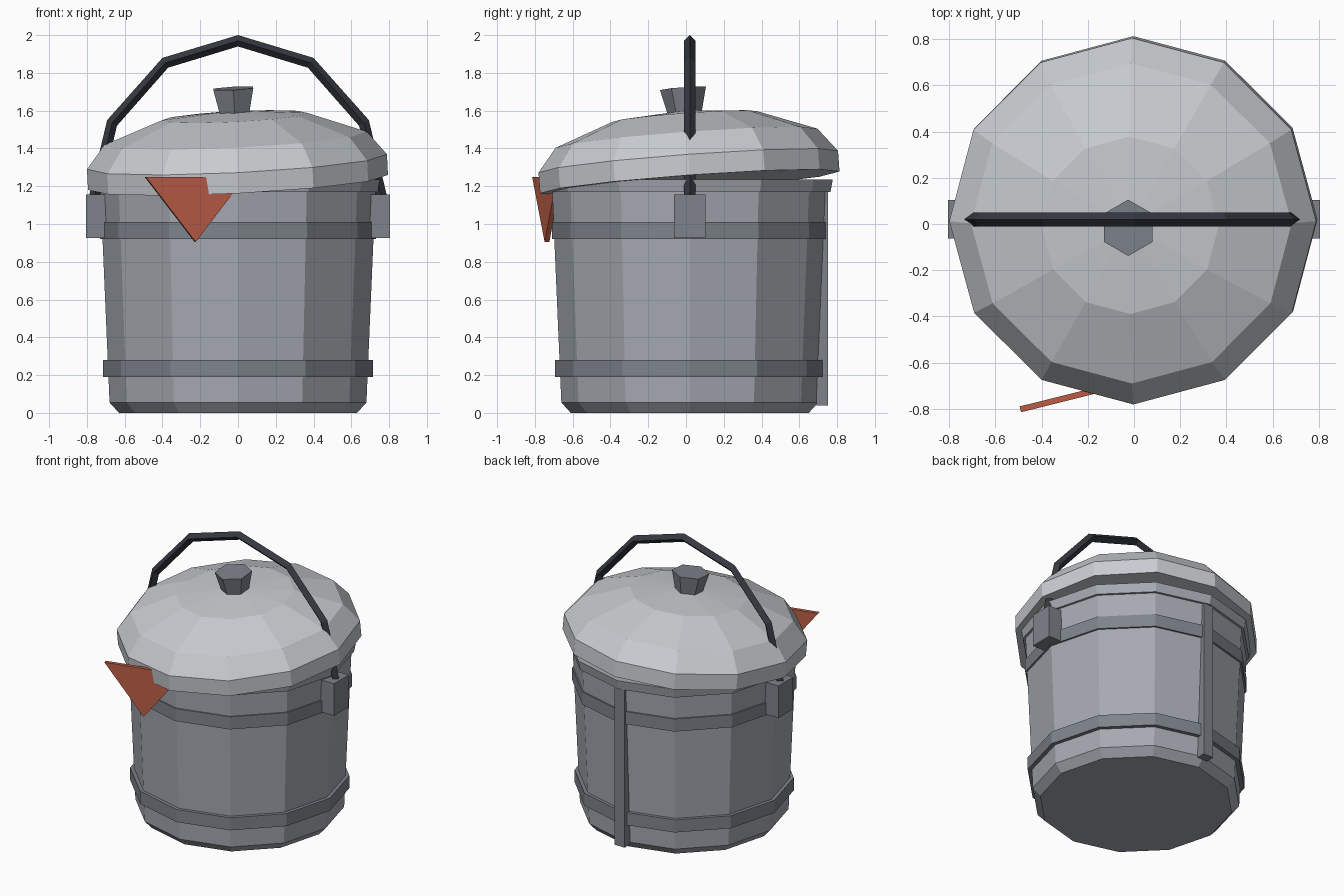
import bpy, bmesh
from math import sin, cos, pi, radians
from mathutils import Vector

if "Cube" in bpy.data.objects:
    bpy.data.objects.remove(bpy.data.objects["Cube"])

CY = 0.02  # shared axis of bucket, lid and handle


def mat(name, rgb):
    m = bpy.data.materials.new(name)
    m.diffuse_color = (*rgb, 1)
    m.use_nodes = True
    m.node_tree.nodes["Principled BSDF"].inputs["Base Color"].default_value = m.diffuse_color
    return m


STEEL = mat("steel", (0.38, 0.40, 0.44))
LID = mat("light_steel", (0.58, 0.60, 0.63))
TRIM = mat("trim_steel", (0.21, 0.23, 0.26))
DARK = mat("dark_iron", (0.035, 0.04, 0.05))
RED = mat("rust_red", (0.50, 0.11, 0.06))


def finish(name, bm, material, loc=(0, 0, 0), rot=(0, 0, 0)):
    bmesh.ops.recalc_face_normals(bm, faces=bm.faces)
    me = bpy.data.meshes.new(name)
    bm.to_mesh(me)
    bm.free()
    me.materials.append(material)
    ob = bpy.data.objects.new(name, me)
    ob.location, ob.rotation_euler = loc, rot
    bpy.context.collection.objects.link(ob)
    return ob


def skin(bm, rings):
    """Bridge successive closed rings of points and cap both ends."""
    vs = [[bm.verts.new(p) for p in r] for r in rings]
    n = len(vs[0])
    for a, b in zip(vs, vs[1:]):
        for i in range(n):
            j = (i + 1) % n
            bm.faces.new((a[i], a[j], b[j], b[i]))
    bm.faces.new(vs[0][::-1])
    bm.faces.new(vs[-1])


def lathe(name, profile, material, sides=12, **kw):
    bm = bmesh.new()
    skin(bm, [[(r * sin(2 * pi * i / sides), r * cos(2 * pi * i / sides), z)
               for i in range(sides)] for r, z in profile])
    return finish(name, bm, material, **kw)


def box(name, lo, hi, material):
    bm = bmesh.new()
    skin(bm, [[(lo[0], lo[1], z), (hi[0], lo[1], z), (hi[0], hi[1], z), (lo[0], hi[1], z)]
              for z in (lo[2], hi[2])])
    return finish(name, bm, material)


# Bucket body and hoops
axis = (0, CY, 0)
lathe("bucket_body", [(0.63, 0), (0.68, 0.055), (0.728, 1.17)], STEEL, loc=axis)
lathe("bucket_rim", [(0.745, 1.17), (0.757, 1.235)], STEEL, loc=axis)
lathe("lower_hoop", [(0.714, 0.19), (0.714, 0.28)], TRIM, loc=axis)
lathe("upper_hoop", [(0.73, 0.92), (0.73, 1.01)], TRIM, loc=axis)

# Crooked lid with knob
tilt = dict(loc=(0, CY, 1.22), rot=(0.073, -0.05, 0))
lathe("lid", [(0.795, 0), (0.795, 0.11), (0.695, 0.235), (0.385, 0.35), (0.02, 0.38)],
      LID, **tilt)
lathe("lid_knob", [(0.088, 0.36), (0.122, 0.5)], TRIM, sides=6, **tilt)

# Carrying handle: faceted half loop with a diamond section
bm = bmesh.new()
rings = []
for k in range(-3, 4):
    t = radians(30 * k)
    c = Vector((0.77 * sin(t), CY, 1.1 + 0.87 * cos(t)))
    out, side = Vector((sin(t), 0, cos(t))) * 0.03, Vector((0, 0.03, 0))
    rings.append([c + out, c + side, c - out, c - side])
skin(bm, rings)
finish("carry_handle", bm, DARK)

# Handle lugs
for s, label in ((-1, "left"), (1, "right")):
    x0, x1 = sorted((s * 0.68, s * 0.805))
    box(label + "_lug", (x0, CY - 0.083, 0.925), (x1, CY + 0.083, 1.155), TRIM)

# Back seam strip
box("back_seam", (-0.04, 0.69, 0.04), (0.04, 0.752, 1.19), TRIM)

# Triangular cloth tucked under the lid
bm = bmesh.new()
skin(bm, [[(-0.273, y, 1.25), (0.273, y, 1.25), (0, y, 0.905)] for y in (-0.013, 0.013)])
finish("cloth_scrap", bm, RED, loc=(-0.227, -0.736, 0), rot=(0, 0, radians(14)))
